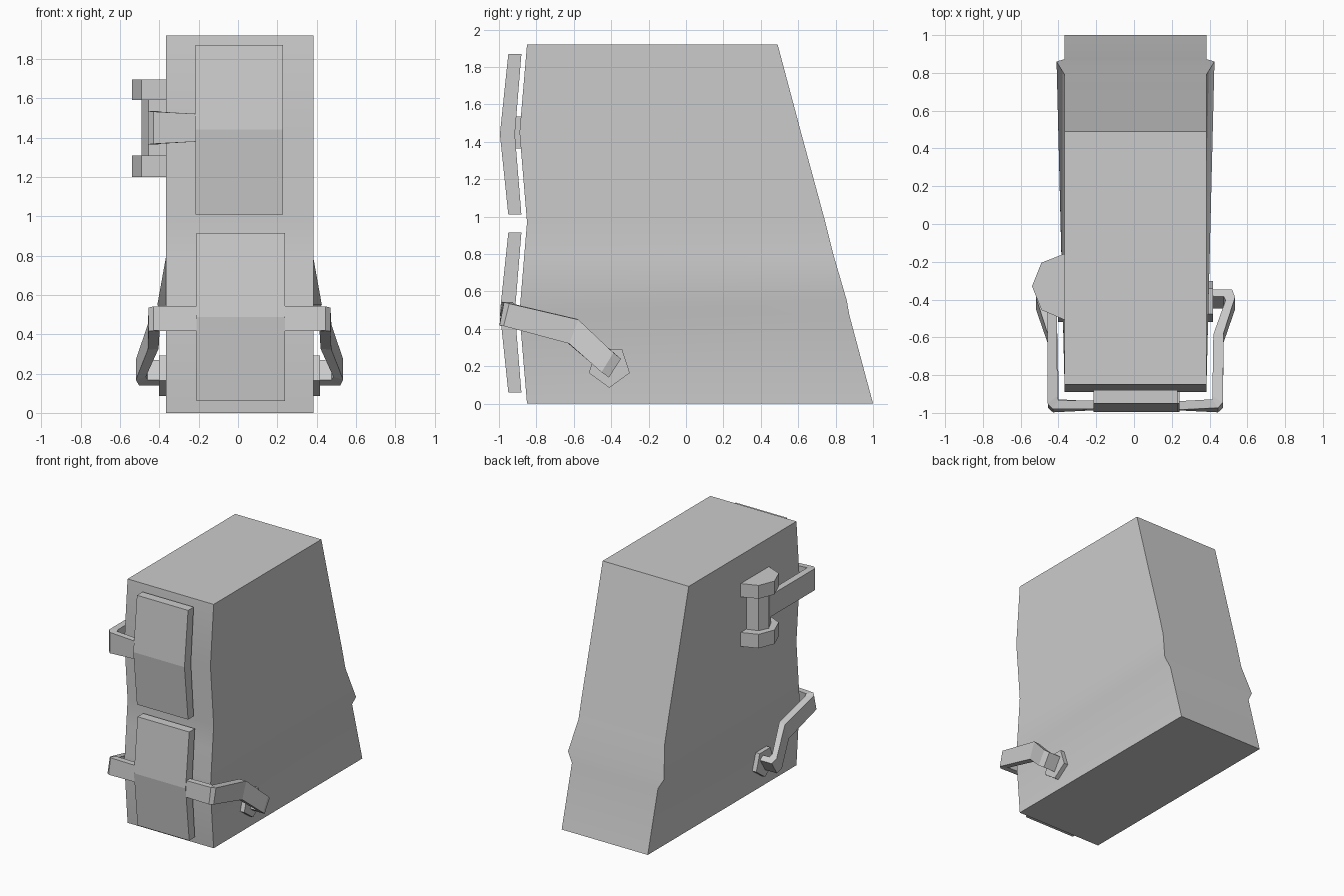
import bpy, bmesh
from math import radians, sin, cos, pi
from mathutils import Vector

if "Cube" in bpy.data.objects:
    bpy.data.objects.remove(bpy.data.objects["Cube"])

CX = 0.008  # symmetry plane of the body


def loft(name, rings, smooth=None):
    """Skin a list of equal-length closed rings and cap both ends."""
    bm = bmesh.new()
    vs = [[bm.verts.new(p) for p in r] for r in rings]
    n = len(rings[0])
    for a, b in zip(vs, vs[1:]):
        for i in range(n):
            j = (i + 1) % n
            bm.faces.new((a[i], a[j], b[j], b[i]))
    bm.faces.new(vs[0][::-1])
    bm.faces.new(vs[-1])
    bmesh.ops.recalc_face_normals(bm, faces=bm.faces)
    me = bpy.data.meshes.new(name)
    bm.to_mesh(me)
    bm.free()
    ob = bpy.data.objects.new(name, me)
    bpy.context.collection.objects.link(ob)
    if smooth:
        bpy.ops.object.select_all(action='DESELECT')
        bpy.context.view_layer.objects.active = ob
        ob.select_set(True)
        bpy.ops.object.shade_smooth_by_angle(angle=radians(smooth))
    return ob


def strap(name, stations, side=1):
    """Bent bar: each station is (outer point, inner point, half-height vector)."""
    rings = []
    for o, i, up in stations:
        o, i, up = Vector(o), Vector(i), Vector(up)
        ring = [o + up, o - up, i - up, i + up]
        rings.append([(CX + side * (p.x - CX), p.y, p.z) for p in ring])
    return loft(name, rings)


# Main body: stacked cross-sections (z, front y, back y, rear side flare)
sections = [(0, -0.85, 1.0, 0), (0.475, -0.89, 0.873, 0), (0.55, -0.885, 0.86, 0.043),
            (0.79, -0.865, 0.79, 0), (0.97, -0.85, 0.745, 0),
            (1.45, -0.89, 0.615, 0), (1.92, -0.85, 0.49, 0)]
W = 0.375
loft("body", [[(CX - W, f, z), (CX + W, f, z), (CX + W + e, b, z), (CX - W - e, b, z)]
              for z, f, b, e in sections], smooth=50)

# Bent front plates
for name, z0, z1, x0, x1 in (("upper_front_plate", 1.01, 1.87, -0.215, 0.23),
                             ("lower_front_plate", 0.06, 0.915, -0.21, 0.24)):
    zm = (z0 + z1) / 2
    prof = [(-0.95, z0), (-0.995, zm), (-0.95, z1), (-0.88, z1), (-0.915, zm), (-0.88, z0)]
    loft(name, [[(x, y, z) for y, z in prof] for x in (x0, x1)])

# Lower handle straps and their five-sided pivots, one per side
arm = [((0.20, -0.985, 0.48), (0.20, -0.94, 0.48), (0, 0, 0.065)),
       ((0.445, -0.985, 0.48), (0.415, -0.94, 0.48), (0, 0.012, 0.062)),
       ((0.47, -0.96, 0.475), (0.415, -0.925, 0.47), (0, 0.015, 0.06)),
       ((0.475, -0.60, 0.385), (0.42, -0.61, 0.39), (0, 0.025, 0.064)),
       ((0.535, -0.42, 0.22), (0.485, -0.435, 0.235), (0, 0.032, 0.052)),
       ((0.52, -0.38, 0.19), (0.475, -0.415, 0.218), (0, 0.032, 0.05)),
       ((0.37, -0.38, 0.19), (0.37, -0.415, 0.218), (0, 0.032, 0.05))]
for side, label in ((1, "right"), (-1, "left")):
    strap("lower_strap_" + label, arm, side)
    loft("pivot_" + label,
         [[(CX + side * x, -0.41 + 0.115 * sin(2 * pi * k / 5), 0.2 - 0.115 * cos(2 * pi * k / 5))
           for k in range(5)] for x in (0.35, 0.41)])

# Side hinge: two wide brackets with a slimmer core between them
bracket = [(-0.35, -0.15), (-0.49, -0.205), (-0.54, -0.33), (-0.49, -0.455), (-0.35, -0.515)]
core = [(-0.35, -0.22), (-0.455, -0.255), (-0.49, -0.33), (-0.455, -0.405), (-0.35, -0.44)]
for name, prof, z0, z1 in (("hinge_bracket_bottom", bracket, 1.2, 1.31),
                           ("hinge_core", core, 1.31, 1.59),
                           ("hinge_bracket_top", bracket, 1.59, 1.695)):
    loft(name, [[(x, y, z) for x, y in prof] for z in (z0, z1)])

# Upper strap from the hinge core round to the upper plate
strap("upper_strap", [((-0.20, -0.98, 1.45), (-0.20, -0.935, 1.45), (0, 0, 0.07)),
                      ((-0.43, -0.98, 1.45), (-0.40, -0.935, 1.45), (0, 0, 0.082)),
                      ((-0.458, -0.95, 1.45), (-0.405, -0.91, 1.45), (0, 0, 0.085)),
                      ((-0.458, -0.38, 1.45), (-0.41, -0.38, 1.45), (0, 0, 0.085))])
